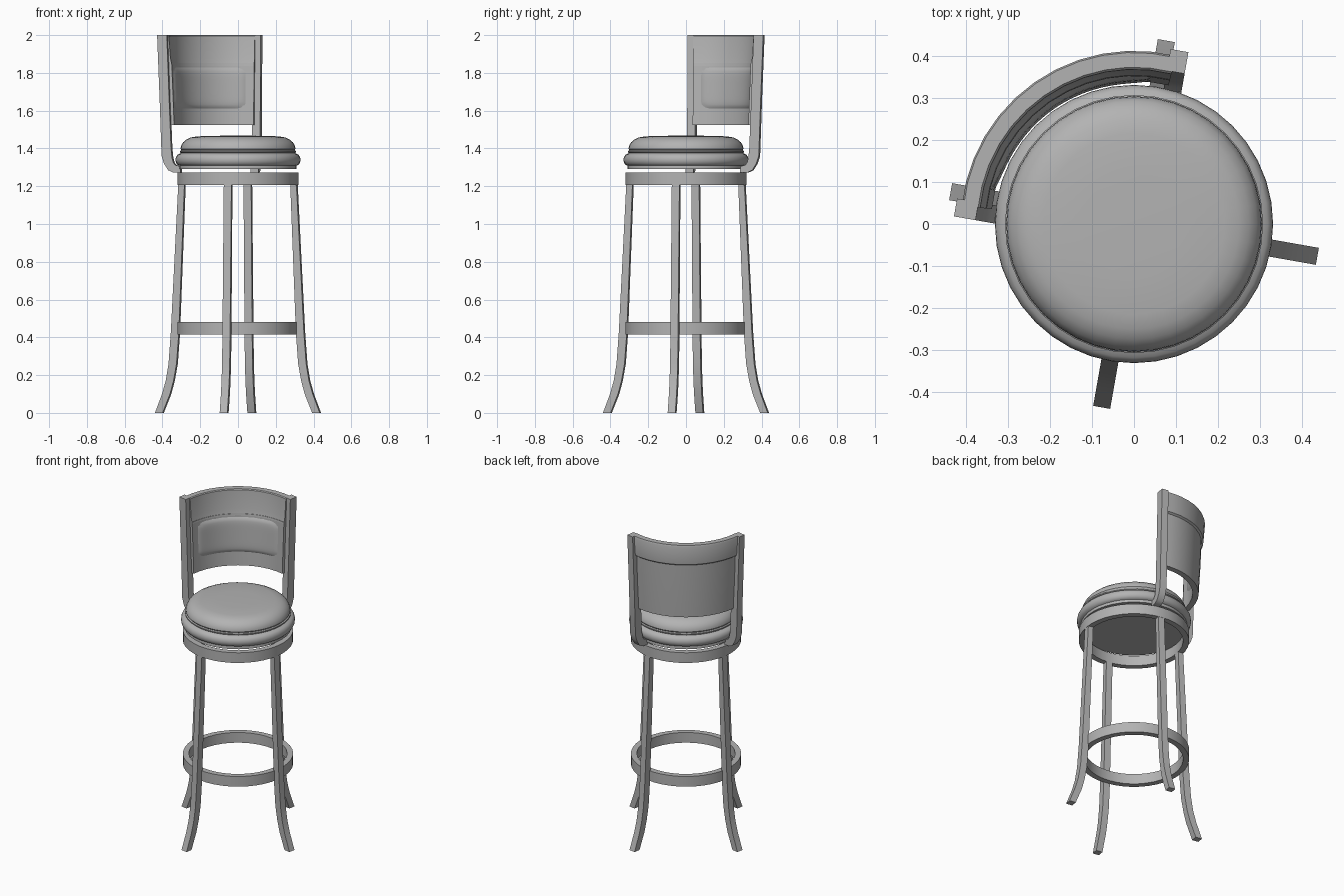
import bpy, bmesh
from math import sin, cos, radians, pi
from mathutils import Vector

if "Cube" in bpy.data.objects:
    bpy.data.objects.remove(bpy.data.objects["Cube"])

grey = bpy.data.materials.new("plain grey")
grey.use_nodes = True
COLOUR = (0.45, 0.45, 0.45, 1)
grey.diffuse_color = COLOUR
grey.node_tree.nodes["Principled BSDF"].inputs["Base Color"].default_value = COLOUR

BACK = 125   # direction of the backrest, degrees


def polar(r, deg, z):
    return Vector((r * cos(radians(deg)), r * sin(radians(deg)), z))


def finish(name, bm, angle=35):
    bmesh.ops.remove_doubles(bm, verts=bm.verts, dist=1e-5)
    bmesh.ops.recalc_face_normals(bm, faces=bm.faces)
    mesh = bpy.data.meshes.new(name)
    bm.to_mesh(mesh)
    bm.free()
    mesh.materials.append(grey)
    ob = bpy.data.objects.new(name, mesh)
    bpy.context.collection.objects.link(ob)
    bpy.ops.object.select_all(action='DESELECT')
    ob.select_set(True)
    bpy.context.view_layer.objects.active = ob
    bpy.ops.object.shade_smooth_by_angle(angle=radians(angle))
    return ob


def sweep(name, profile, start, end, steps, closed=True, caps=False):
    """Turn an (r, z) profile about the z axis."""
    bm = bmesh.new()
    rows = [[bm.verts.new(polar(r, start + (end - start) * i / steps, z))
             for r, z in profile] for i in range(steps + 1)]
    n = len(profile)
    for a, b in zip(rows, rows[1:]):
        for j in range(n if closed else n - 1):
            k = (j + 1) % n
            bm.faces.new((a[j], a[k], b[k], b[j]))
    if caps:
        bm.faces.new(rows[0])
        bm.faces.new(rows[-1])
    # collapsed quads on the axis become triangles
    bmesh.ops.dissolve_degenerate(bm, dist=1e-5, edges=bm.edges)
    return finish(name, bm)


def plank(name, outer, inner, width, deg, shift=0):
    """Bar cut from a board: (r, z) edges, set radially at an angle."""
    bm = bmesh.new()
    side = polar(1, deg + 90, 0)
    rows = []
    for o, i in zip(outer, inner):
        rows.append([bm.verts.new(polar(r, deg, z) + side * (shift + s * width / 2))
                     for (r, z), s in ((o, -1), (o, 1), (i, 1), (i, -1))])
    for a, b in zip(rows, rows[1:]):
        for j in range(4):
            k = (j + 1) % 4
            bm.faces.new((a[j], a[k], b[k], b[j]))
    bm.faces.new(rows[0])
    bm.faces.new(rows[-1])
    return finish(name, bm)


# Four splayed legs
leg_outer = [(.443, 0), (.405, .1), (.385, .17), (.37, .26), (.358, .42), (.317, 1.22)]
leg_inner = [(.402, 0), (.362, .1), (.343, .17), (.327, .26), (.315, .42), (.284, 1.22)]
for i in range(4):
    plank(f"leg_{i + 1}", leg_outer, leg_inner, .041, BACK - 45 + 90 * i)

# Foot ring and seat apron ring
for name, low, high in (("foot_ring", .415, .48), ("seat_ring", 1.207, 1.272)):
    sweep(name, [(.32, low), (.32, high), (.285, high), (.285, low)], 0, 360, 40)

# Seat base, rolled edge, piping and domed cushion
seat = [(0, 1.29), (.31, 1.29), (.31, 1.306)]
seat += [(.305 + .026 * cos(t), 1.34 + .032 * sin(t))
         for t in [(-80 + 20 * k) * pi / 180 for k in range(9)]]
seat += [(.302, 1.376), (.307, 1.381), (.307, 1.387), (.3, 1.391)]
seat += [(.304, 1.398), (.302, 1.412), (.292, 1.431), (.274, 1.447),
         (.25, 1.458), (.215, 1.464), (.12, 1.467), (0, 1.468)]
sweep("seat", seat, 0, 360, 40, closed=False)

# Back posts, curling in under the seat
post_outer = [(.425, 2), (.411, 1.65), (.401, 1.36), (.388, 1.32), (.366, 1.285), (.34, 1.273), (.3, 1.273)]
post_inner = [(.373, 2), (.36, 1.65), (.35, 1.4), (.345, 1.35), (.338, 1.325), (.328, 1.312), (.3, 1.305)]
for name, s in (("left_back_post", -1), ("right_back_post", 1)):
    plank(name, post_outer, post_inner, .043, BACK + 45 * s, .035 * s)

# Curved top rail and the panel below it
rail = [(.408, 2), (.412, 1.99), (.403, 1.875), (.39, 1.865),
        (.352, 1.84), (.36, 1.88), (.368, 1.995), (.373, 2)]
sweep("top_rail", rail, BACK - 49, BACK + 49, 12, caps=True)
panel = [(.392, 1.87), (.385, 1.7), (.375, 1.525), (.34, 1.525), (.346, 1.68), (.353, 1.85)]
sweep("back_panel", panel, BACK - 49, BACK + 49, 12, caps=True)

# Padded front of the panel, a shallow pillow with rounded corners
bm = bmesh.new()
NU, NV = 32, 16
grid = []
for i in range(NU + 1):
    u = 2 * i / NU - 1
    row = []
    for j in range(NV + 1):
        v = 2 * j / NV - 1
        z = 1.72 + .115 * v
        swell = max(0, 1 - u ** 8 - v ** 6) ** .6
        r = .340 + .04 * (z - 1.525) + .004 - .016 * swell
        row.append(bm.verts.new(polar(r, BACK + 43 * u, z)))
    grid.append(row)
for a, b in zip(grid, grid[1:]):
    for j in range(NV):
        bm.faces.new((a[j], a[j + 1], b[j + 1], b[j]))
finish("back_pad", bm, 50)
